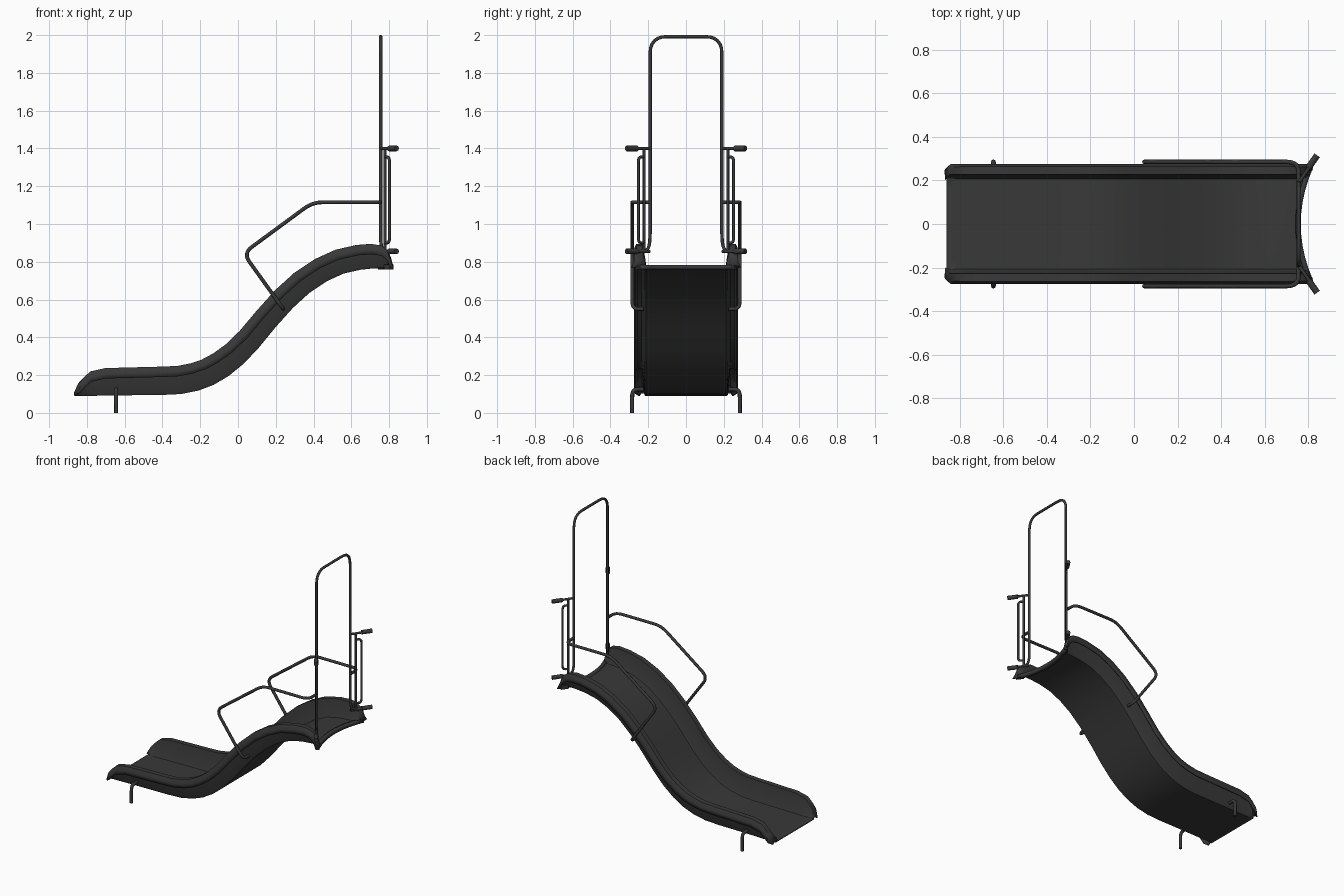
import bpy, bmesh
from mathutils import Vector

if "Cube" in bpy.data.objects:
    bpy.data.objects.remove(bpy.data.objects["Cube"])

DARK = bpy.data.materials.new("dark_grey")
DARK.diffuse_color = (0.04, 0.04, 0.04, 1)
DARK.use_nodes = True
DARK.node_tree.nodes["Principled BSDF"].inputs["Base Color"].default_value = DARK.diffuse_color


def smooth(ob, angle=0.6):
    bpy.ops.object.select_all(action='DESELECT')
    ob.select_set(True)
    bpy.context.view_layer.objects.active = ob
    bpy.ops.object.shade_smooth_by_angle(angle=angle)


def rounded(points, d, steps=6):
    """Polyline with each inner corner replaced by a curve starting d from it."""
    p = [Vector(q) for q in points]
    out = [p[0]]
    for a, b, c in zip(p, p[1:], p[2:]):
        s = b + (a - b).normalized() * min(d, (a - b).length * 0.49)
        e = b + (c - b).normalized() * min(d, (c - b).length * 0.49)
        for k in range(steps + 1):
            t = k / steps
            out.append(s * (1 - t) ** 2 + b * 2 * t * (1 - t) + e * t * t)
    return out + [p[-1]]


def tube(name, points, radius, d=0.04):
    cu = bpy.data.curves.new(name, 'CURVE')
    cu.dimensions = '3D'
    cu.bevel_depth = radius
    cu.bevel_resolution = 2
    cu.use_fill_caps = True
    pts = rounded(points, d)
    sp = cu.splines.new('POLY')
    sp.points.add(len(pts) - 1)
    for sp_pt, q in zip(sp.points, pts):
        sp_pt.co = (*q, 1)
    sp.use_smooth = True
    cu.materials.append(DARK)
    ob = bpy.data.objects.new(name, cu)
    bpy.context.collection.objects.link(ob)
    return ob


def sheet(name, rows, thickness):
    bm = bmesh.new()
    grid = [[bm.verts.new(q) for q in row] for row in rows]
    for r0, r1 in zip(grid, grid[1:]):
        for j in range(len(r0) - 1):
            bm.faces.new((r0[j], r0[j + 1], r1[j + 1], r1[j]))
    me = bpy.data.meshes.new(name)
    bm.to_mesh(me)
    bm.free()
    me.materials.append(DARK)
    ob = bpy.data.objects.new(name, me)
    bpy.context.collection.objects.link(ob)
    smooth(ob)
    m = ob.modifiers.new("thickness", 'SOLIDIFY')
    m.thickness = thickness
    m.offset = -1
    m.use_even_offset = True
    return ob


# Chute stations: x, z of the underside, side wall height, end curvature
STATIONS = [
    (-.86, .09, .012, 0), (-.835, .09, .06, 0), (-.81, .09, .09, 0),
    (-.775, .09, .12, 0), (-.70, .092, .135, 0), (-.40, .095, .14, 0),
    (-.30, .10, .14, 0), (-.21, .118, .14, 0), (-.13, .148, .138, 0),
    (-.05, .195, .135, 0), (.03, .26, .13, 0), (.11, .345, .125, 0),
    (.20, .455, .123, 0), (.29, .555, .123, 0), (.38, .637, .123, 0),
    (.47, .697, .123, 0), (.56, .738, .123, 0), (.64, .758, .123, .25),
    (.69, .764, .121, .5), (.72, .766, .11, .7), (.74, .766, .085, .85),
    (.75, .766, .05, .9), (.757, .766, .015, .95)]


def bow(y):
    return 0.85 * y * y


rows = []
for i, (x, z, h, t) in enumerate(STATIONS):
    a, b = STATIONS[max(i - 1, 0)], STATIONS[min(i + 1, len(STATIONS) - 1)]
    n = Vector((a[1] - b[1], 0, b[0] - a[0])).normalized()
    w = 0.92 if i == 0 else 1
    half = [(0, 0), (.06, 0), (.12, 0), (.17, 0), (.212, 0), (.220, .12 * h),
            (.236 * w, h), (.257 * w, h), (.266 * w, max(h - .02, .2 * h)),
            (.266 * w, max(h - .045, 0))]
    section = [(-y, k) for y, k in reversed(half[1:])] + half
    rows.append([Vector((x + t * bow(y), y, z)) + n * k for y, k in section])
sheet("chute", rows, 0.01)

# Curved flange under the upper edge of the chute
ys = [-.25 + .05 * k for k in range(11)]
sheet("chute_end_flange",
      [[(dx + bow(y), y, .76) for y in ys] for dx in (.74, .765)], 0.024)

# Entry arch: one tube from clamp to clamp
side = [(.785, .235, .855), (.755, .19, .865), (.755, .19, 1.992)]
tube("entry_arch", side + [(x, -y, z) for x, y, z in reversed(side)], 0.009, 0.1 * 0.9)

for s, tag in ((-1, "front"), (1, "back")):
    # Foot bent into the side wall
    tube(tag + "_foot", [(-.645, s * .285, 0), (-.645, s * .285, .125),
                         (-.645, s * .225, .125)], 0.011, 0.04)
    # Side handrail from arch to chute wall
    tube(tag + "_handrail", [(.755, s * .19, 1.115), (.755, s * .285, 1.115),
                             (.395, s * .285, 1.115), (.028, s * .285, .845),
                             (.24, s * .285, .55), (.24, s * .225, .55)], 0.010, 0.055)
    # Mounting post, grip loop, and clamps to the tower
    tube(tag + "_mount_post", [(.778, s * .222, .85), (.778, s * .222, 1.4)], 0.008)
    tube(tag + "_grip_loop", [(.778, s * .222, 1.355), (.802, s * .252, 1.355),
                              (.802, s * .252, .90), (.778, s * .222, .90)], 0.008, 0.03)
    for z, level in ((1.4, "upper"), (.855, "lower")):
        tube(f"{tag}_{level}_arm", [(.757, s * .192, z), (.81, s * .268, z)], 0.008)
        tube(f"{tag}_{level}_clamp", [(.80, s * .258, z), (.84, s * .315, z)], 0.015)
    # Bolt tab beneath the upper corner
    bpy.ops.mesh.primitive_cube_add(size=1, location=(.798, s * .24, .773),
                                    rotation=(0, 0, s * 0.95))
    tab = bpy.context.object
    tab.name = tag + "_bolt_tab"
    tab.scale = (.05, .025, .026)
    tab.data.materials.append(DARK)
